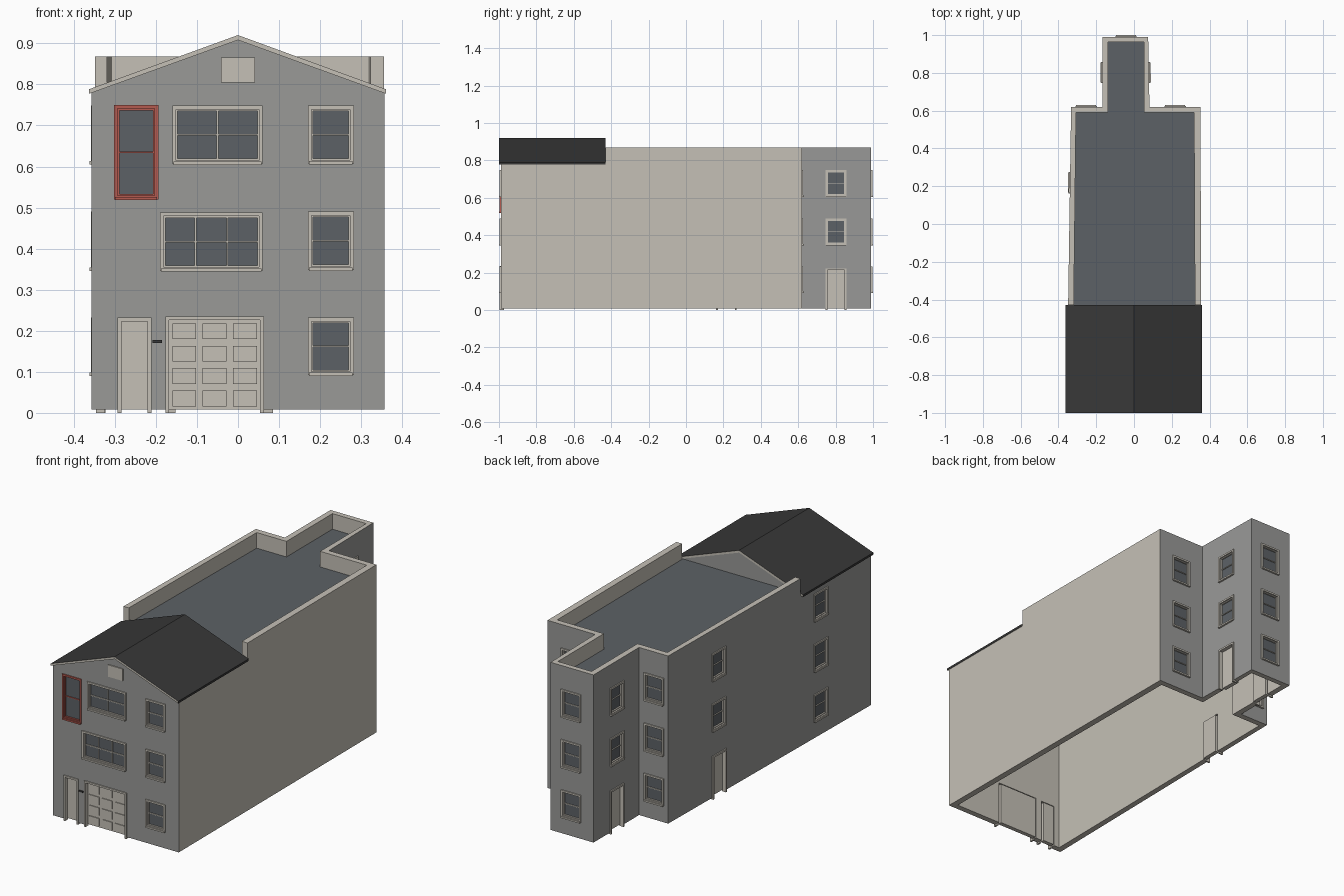
import bpy, bmesh
from mathutils import Matrix, Vector

cube = bpy.data.objects.get("Cube")
if cube:
    bpy.data.objects.remove(cube, do_unlink=True)


def material(name, rgb):
    m = bpy.data.materials.new(name)
    m.use_nodes = True
    m.diffuse_color = (*rgb, 1)
    m.node_tree.nodes["Principled BSDF"].inputs["Base Color"].default_value = (*rgb, 1)
    return m


BEIGE = material("beige trim", (0.56, 0.53, 0.47))
GREY = material("grey wall", (0.32, 0.32, 0.31))
SLATE = material("slate glass", (0.108, 0.120, 0.132))
DARK = material("dark roof", (0.039, 0.039, 0.039))
RED = material("red frame", (0.46, 0.105, 0.08))


def finish(name, bm, mats):
    bmesh.ops.recalc_face_normals(bm, faces=bm.faces)
    mesh = bpy.data.meshes.new(name)
    bm.to_mesh(mesh)
    bm.free()
    for m in mats:
        mesh.materials.append(m)
    ob = bpy.data.objects.new(name, mesh)
    bpy.context.collection.objects.link(ob)
    return ob


def box(bm, mat, u, d, z, slot=0):
    """Box spanning the ranges u, d, z in the space of matrix mat."""
    size = Matrix.Diagonal((u[1] - u[0], d[1] - d[0], z[1] - z[0], 1))
    mid = Matrix.Translation((sum(u) / 2, sum(d) / 2, sum(z) / 2))
    made = bmesh.ops.create_cube(bm, size=1, matrix=mat @ mid @ size)
    for f in {f for v in made["verts"] for f in v.link_faces}:
        f.material_index = slot


def prism(name, points, offset, mats, rule):
    """Extrude a flat outline; rule(normal, centre) picks the slot."""
    bm = bmesh.new()
    face = bm.faces.new([bm.verts.new(p) for p in points])
    new = bmesh.ops.extrude_face_region(bm, geom=[face], use_keep_orig=True)["geom"]
    bmesh.ops.translate(bm, vec=offset, verts=[g for g in new if isinstance(g, bmesh.types.BMVert)])
    bmesh.ops.recalc_face_normals(bm, faces=bm.faces)
    for f in bm.faces:
        f.material_index = rule(f.normal, f.calc_center_median())
    return finish(name, bm, mats)


# Plan outlines, counter-clockwise from the front left corner
OUTER = [(-.357, -.99), (.357, -.99), (.352, .62), (.082, .62),
         (.075, .99), (-.168, .99), (-.168, .62), (-.333, .62)]
INNER = [(-.325, -.96), (.325, -.96), (.318, .59), (.053, .59),
         (.053, .963), (-.138, .963), (-.138, .59), (-.307, .59)]
FRONT, RIGHT_REAR, TOWER_LEFT, TOWER_REAR, TOWER_RIGHT, LEFT_REAR, SIDE = 0, 2, 3, 4, 5, 6, 7
EAVE, TOP, BASE, BACK_OF_ROOF = 0.785, 0.868, 0.008, -0.43

# Wall shell, open underneath
bm = bmesh.new()
rings = [[bm.verts.new((x, y, z)) for x, y in plan] for plan in (OUTER, INNER) for z in (BASE, EAVE)]
for i in range(8):
    j = (i + 1) % 8
    for a, b, slot in ((0, 1, 0 if i == 1 else 1), (1, 3, 0), (3, 2, 0), (2, 0, 0)):
        f = bm.faces.new((rings[a][i], rings[a][j], rings[b][j], rings[b][i]))
        f.material_index = slot
walls = finish("walls", bm, [BEIGE, GREY])


def at_y(a, b, y):
    t = (y - a[1]) / (b[1] - a[1])
    return (a[0] + (b[0] - a[0]) * t, y)


# Parapet round the flat roof, open towards the gabled part
outline = [at_y(OUTER[1], OUTER[2], BACK_OF_ROOF), *OUTER[2:], at_y(OUTER[0], OUTER[7], BACK_OF_ROOF),
           at_y(INNER[0], INNER[7], BACK_OF_ROOF), *reversed(INNER[2:]),
           at_y(INNER[1], INNER[2], BACK_OF_ROOF)]


def parapet_rule(n, c):
    if abs(n.z) > 0.5:
        return 0
    outside = (c.y > 0.975 or (n.y > 0.5 and c.y > 0.61) or (n.x < -0.5 and (c.x < -0.33 or abs(c.x + .168) < .01))
               or (n.x > 0.5 and 0.06 < c.x < 0.1))
    return 1 if outside else 0


prism("parapet", [(x, y, EAVE) for x, y in outline], (0, 0, TOP - EAVE), [BEIGE, GREY], parapet_rule)

# Flat roof deck
prism("roof_deck", [(x, y, 0.78) for x, y in INNER], (0, 0, 0.008), [BEIGE, SLATE],
      lambda n, c: 1 if n.z > 0.5 else 0)

# Gable ends and pitched roof
for name, y in (("front_gable", -.99), ("rear_gable", BACK_OF_ROOF - .035)):
    prism(name, [(-.355, y, EAVE - .005), (.355, y, EAVE - .005), (0, y, .912)], (0, .03, 0),
          [GREY], lambda n, c: 0)
prism("pitched_roof", [(-.363, -1, .788), (-.363, -1, .777), (0, -1, .908), (.361, -1, .777),
                       (.361, -1, .788), (0, -1, .92)], (0, 1 + BACK_OF_ROOF, 0), [BEIGE, DARK],
      lambda n, c: 1 if n.z > 0.3 or abs(n.x) > 0.9 else 0)

cutters = bmesh.new()


def wall_matrix(wall, pos):
    """Frame on a wall: u along it, depth inward, z up; pos is world x or y."""
    a, b = Vector(OUTER[wall]), Vector(OUTER[(wall + 1) % 8])
    run = b - a
    k = 0 if abs(run.x) > abs(run.y) else 1
    p = a + run * ((pos - a[k]) / run[k])
    u = run.normalized()
    return Matrix(((u.x, -u.y, 0, p.x), (u.y, u.x, 0, p.y), (0, 0, 1, 0), (0, 0, 0, 1)))


def casing(bm, m, w, z0, z1, t, bottom):
    for s in (-1, 1):
        box(bm, m, sorted((s * w, s * (w - t))), (-.006, .016), (z0, z1))
    box(bm, m, (t - w, w - t), (-.006, .016), (z1 - t, z1))
    if bottom:
        box(bm, m, (t - w, w - t), (-.006, .016), (z0, z0 + t))


def window(name, wall, pos, z0, z1, w=.056, cols=1, frame=BEIGE):
    m, t, bm = wall_matrix(wall, pos), .009, bmesh.new()
    casing(bm, m, w, z0, z1, t, True)
    box(bm, m, (.003 - w, w - .003), (-.01, 0), (z0 - .002, z0 + .006))
    # Sash edge, glazing bars and glass
    iw, a, b, s = w - t, z0 + t, z1 - t, .004
    for u in ((-iw, s - iw), (iw - s, iw)):
        box(bm, m, u, (.002, .016), (a, b))
    for z in ((a, a + s), (b - s, b)):
        box(bm, m, (-iw, iw), (.002, .016), z)
    mid = (a + b) / 2
    box(bm, m, (-iw, iw), (.005, .014), (mid - .002, mid + .002))
    for i in range(1, cols):
        u = -iw + 2 * iw * i / cols
        box(bm, m, (u - .002, u + .002), (.005, .014), (a, b))
    box(bm, m, (-iw, iw), (.01, .016), (a, b), 1)
    box(cutters, m, (.002 - w, w - .002), (-.02, .015), (z0 + .002, z1 - .002))
    finish(name, bm, [frame, SLATE])


def door(name, wall, pos, w, z1, rows=0, cols=0):
    m, t, bm = wall_matrix(wall, pos), .009, bmesh.new()
    casing(bm, m, w, 0, z1, t, False)
    box(bm, m, (t - w, w - t), (.014, .036), (BASE, z1 - t))
    # Raised panels
    pw, ph = 2 * (w - t) / max(cols, 1), (z1 - t - BASE) / max(rows, 1)
    for i in range(cols):
        for j in range(rows):
            u, z = t - w + i * pw, BASE + j * ph
            box(bm, m, (u + .008, u + pw - .008), (.01, .016), (z + .008, z + ph - .008))
    box(cutters, m, (.002 - w, w - .002), (-.02, .06), (-.02, z1 - .002))
    finish(name, bm, [BEIGE])


FLOORS = ((.092, .232), (.348, .49), (.607, .748))

# Columns of windows; a column over a door skips the lowest floor
for name, wall, pos, first in (("front_window", FRONT, .226, 0), ("right_rear_window", RIGHT_REAR, .218, 0),
                               ("tower_rear_window", TOWER_REAR, -.042, 0),
                               ("left_rear_window", LEFT_REAR, -.253, 0),
                               ("side_window", SIDE, -.59, 0), ("side_window_over_door", SIDE, .22, 1),
                               ("tower_window_a", TOWER_LEFT, .802, 1),
                               ("tower_window_b", TOWER_RIGHT, .802, 1)):
    for n in range(first, 3):
        window(f"{name}_{n + 1}", wall, pos, *FLOORS[n])

# Wide front windows and the tall red one
window("wide_window_middle", FRONT, -.065, .346, .488, .125, 3)
window("wide_window_upper", FRONT, -.05, .606, .748, .11, 2)
window("red_window", FRONT, -.248, .52, .75, .054, 1, RED)

# Doors
door("front_door", FRONT, -.252, .041, .232)
door("garage_door", FRONT, -.057, .12, .235, 4, 3)
door("side_door", SIDE, .216, .055, .222)
door("tower_door_a", TOWER_LEFT, .802, .055, .222)
door("tower_door_b", TOWER_RIGHT, .802, .055, .222)

# Gable vent and small plate beside the front door
for name, u, z, mat in (("gable_vent", (-.042, .042), (.805, .866), BEIGE),
                        ("door_plate", (-.208, -.185), (.17, .178), DARK)):
    bm = bmesh.new()
    box(bm, wall_matrix(FRONT, 0), u, (-.005, .003), z)
    finish(name, bm, [mat])

# Cut the openings into the walls
cutter = finish("opening_cutter", cutters, [BEIGE])
cutter.hide_render = True
mod = walls.modifiers.new("openings", "BOOLEAN")
mod.operation, mod.solver, mod.object = "DIFFERENCE", "EXACT", cutter
bpy.context.view_layer.objects.active = walls
bpy.ops.object.modifier_apply(modifier=mod.name)
bpy.data.objects.remove(cutter, do_unlink=True)
